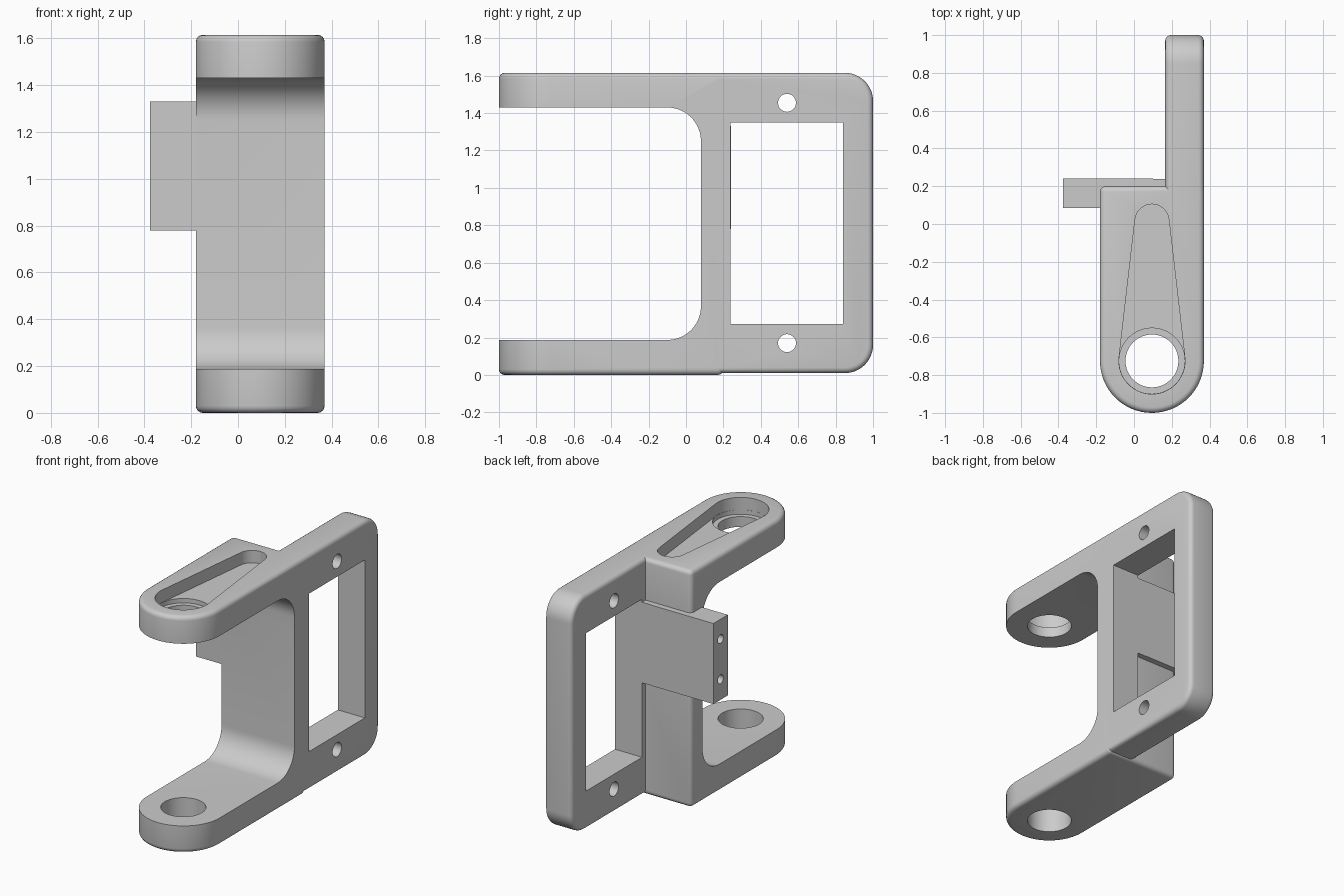
import bpy, bmesh
from math import pi, sin, cos, asin

if "Cube" in bpy.data.objects:
    bpy.data.objects.remove(bpy.data.objects["Cube"])


def arc(cx, cy, r, a0, a1, n=12):
    return [(cx + r * cos(a0 + (a1 - a0) * i / n),
             cy + r * sin(a0 + (a1 - a0) * i / n)) for i in range(n + 1)]


def circle(cx, cy, r, n=48):
    return arc(cx, cy, r, 0, 2 * pi, n)[:-1]


def rect(a0, a1, b0, b1):
    return [(a0, b0), (a1, b0), (a1, b1), (a0, b1)]


def prism(name, pts, axis, lo, hi, bevel=0):
    """Extrude a profile: (x, y) along z, or (y, z) along x."""
    bm = bmesh.new()
    rings = []
    for h in (lo, hi):
        rings.append([bm.verts.new((a, b, h) if axis == 'z' else (h, a, b)) for a, b in pts])
    bm.faces.new(rings[0])
    bm.faces.new(rings[1])
    n = len(pts)
    for i in range(n):
        j = (i + 1) % n
        bm.faces.new((rings[0][i], rings[0][j], rings[1][j], rings[1][i]))
    bmesh.ops.recalc_face_normals(bm, faces=bm.faces)
    me = bpy.data.meshes.new(name)
    bm.to_mesh(me)
    bm.free()
    ob = bpy.data.objects.new(name, me)
    bpy.context.collection.objects.link(ob)
    if bevel:
        m = ob.modifiers.new("round", 'BEVEL')
        m.width, m.segments, m.limit_method, m.angle_limit = bevel, 4, 'ANGLE', 0.6
        bpy.context.view_layer.objects.active = ob
        bpy.ops.object.modifier_apply(modifier=m.name)
    return ob


def combine(target, other, op='DIFFERENCE'):
    m = target.modifiers.new("bool", 'BOOLEAN')
    m.object, m.operation, m.solver = other, op, 'EXACT'
    bpy.context.view_layer.objects.active = target
    bpy.ops.object.modifier_apply(modifier=m.name)
    bpy.data.objects.remove(other)


PX, PY = 0.095, -0.725     # pivot bore axis
TOP = 1.615

# Yoke block with rounded front, joined to the side plate
body = prism("yoke_bracket", [(0.37, 0.2), (-0.18, 0.2)] + arc(PX, PY, 0.275, pi, 2 * pi, 32),
             'z', 0, TOP, 0.03)
plate = prism("plate", [(-0.3, 0.01)] + arc(0.85, 0.16, 0.15, -pi / 2, 0)
              + arc(0.85, TOP - 0.15, 0.15, 0, pi / 2) + [(-0.3, TOP)], 'x', 0.165, 0.37, 0.03)
combine(body, plate, 'UNION')

# Opening between the two arms
R = 0.18
combine(body, prism("mouth", [(-1.3, 0.187)] + arc(0.08 - R, 0.187 + R, R, -pi / 2, 0)
                    + arc(0.08 - R, 1.43 - R, R, 0, pi / 2) + [(-1.3, 1.43)], 'x', -1, 1))

# Side tab
combine(body, prism("tab", rect(-0.375, 0.25, 0.085, 0.24), 'z', 0.78, 1.33), 'UNION')

# Window and screw holes in the plate
combine(body, prism("window", rect(0.238, 0.84, 0.272, 1.35), 'x', 0.1, 1))
for z in (0.17, 1.455):
    combine(body, prism("plate_hole", circle(0.54, z, 0.048, 32), 'x', 0, 1))

# Screw holes in the tab end
for z in (0.92, 1.195):
    combine(body, prism("tab_hole", circle(0.163, z, 0.03, 24), 'x', -0.6, -0.1))

# Tapered recess, counterbore and pivot bore
a = asin((0.175 - 0.09) / 0.74)
slot = arc(PX, PY + 0.74, 0.09, a, pi - a, 16) + arc(PX, PY, 0.175, pi - a, 2 * pi + a, 32)
combine(body, prism("recess", slot, 'z', 1.53, 2))
combine(body, prism("counterbore", circle(PX, PY, 0.174), 'z', 1.5, 2))
combine(body, prism("bore", circle(PX, PY, 0.14), 'z', -1, 3))

# Smooth shading with crisp edges
bpy.ops.object.select_all(action='DESELECT')
body.select_set(True)
bpy.context.view_layer.objects.active = body
bpy.ops.object.shade_smooth_by_angle(angle=0.5)
